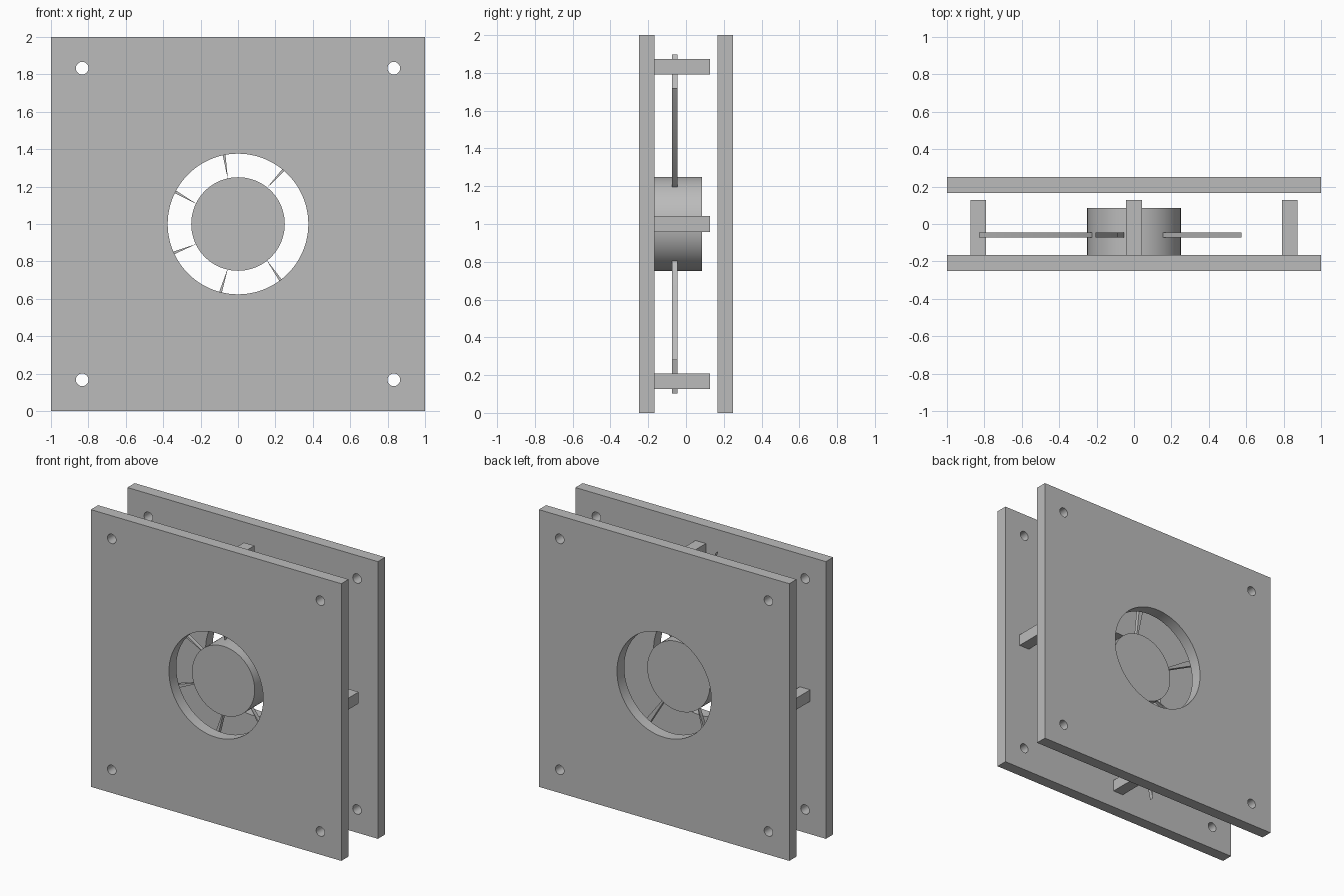
import bpy
from math import sin, cos, pi, tau, radians
from mathutils import Matrix

if "Cube" in bpy.data.objects:
    bpy.data.objects.remove(bpy.data.objects["Cube"])

grey = bpy.data.materials.new("plain grey")
grey.use_nodes = True
colour = (0.5, 0.5, 0.5, 1)
grey.diffuse_color = colour
grey.node_tree.nodes["Principled BSDF"].inputs["Base Color"].default_value = colour

MIDDLE = 1.0  # height of the fan axis


def circle(x, z, radius, count):
    return [(x + radius * cos(tau * i / count), z + radius * sin(tau * i / count))
            for i in range(count)]


def square(x, z, half):
    return [(x - half, z - half), (x + half, z - half),
            (x + half, z + half), (x - half, z + half)]


def extrude(name, outlines, front, back):
    """Fill outlines (inner ones become holes) and extrude from front to back."""
    curve = bpy.data.curves.new(name, 'CURVE')
    curve.dimensions = '2D'
    curve.fill_mode = 'BOTH'
    curve.extrude = (back - front) / 2
    for outline in outlines:
        spline = curve.splines.new('POLY')
        spline.points.add(len(outline) - 1)
        for point, (x, z) in zip(spline.points, outline):
            point.co = (x, z, 0, 1)
        spline.use_cyclic_u = True
    obj = bpy.data.objects.new(name, curve)
    bpy.context.collection.objects.link(obj)
    bpy.ops.object.select_all(action='DESELECT')
    obj.select_set(True)
    bpy.context.view_layer.objects.active = obj
    bpy.ops.object.convert(target='MESH')
    obj = bpy.context.object
    obj.data.transform(Matrix.Translation((0, (front + back) / 2, MIDDLE))
                       @ Matrix.Rotation(pi / 2, 4, 'X'))
    obj.data.materials.clear()
    obj.data.materials.append(grey)
    # Weld the caps to the walls, then smooth only the round walls
    bpy.ops.object.mode_set(mode='EDIT')
    bpy.ops.mesh.select_all(action='SELECT')
    bpy.ops.mesh.remove_doubles(threshold=0.0001)
    bpy.ops.mesh.normals_make_consistent(inside=False)
    bpy.ops.object.mode_set(mode='OBJECT')
    bpy.ops.object.shade_smooth_by_angle(angle=radians(25))
    return obj


# Square plates with a central opening and four corner screw holes
CORNER = 0.833
plate = [square(0, 0, 1), circle(0, 0, 0.376, 96)]
plate += [circle(sx * CORNER, sz * CORNER, 0.034, 32) for sx in (-1, 1) for sz in (-1, 1)]
extrude("front_plate", plate, -0.25, -0.167)
extrude("back_plate", plate, 0.167, 0.25)

# Round hub
extrude("hub", [circle(0, 0, 0.25, 96)], -0.167, 0.085)

# Spacer blocks at the middle of each side
for side, x, z in (("left", 1, 0), ("right", -1, 0), ("top", 0, 1), ("bottom", 0, -1)):
    extrude(side + "_spacer", [square(x * CORNER, z * CORNER, 0.0415)], -0.167, 0.127)

# Thin bent blades: seven even steps, the one toward +x left out
blade = [(0.24, 0), (0.59, -0.044), (0.92, 0), (0.59, -0.006)]
for k in range(1, 7):
    c, s = cos(tau * k / 7), sin(tau * k / 7)
    extrude(f"blade_{k}", [[(r * c - t * s, r * s + t * c) for r, t in blade]], -0.073, -0.045)
